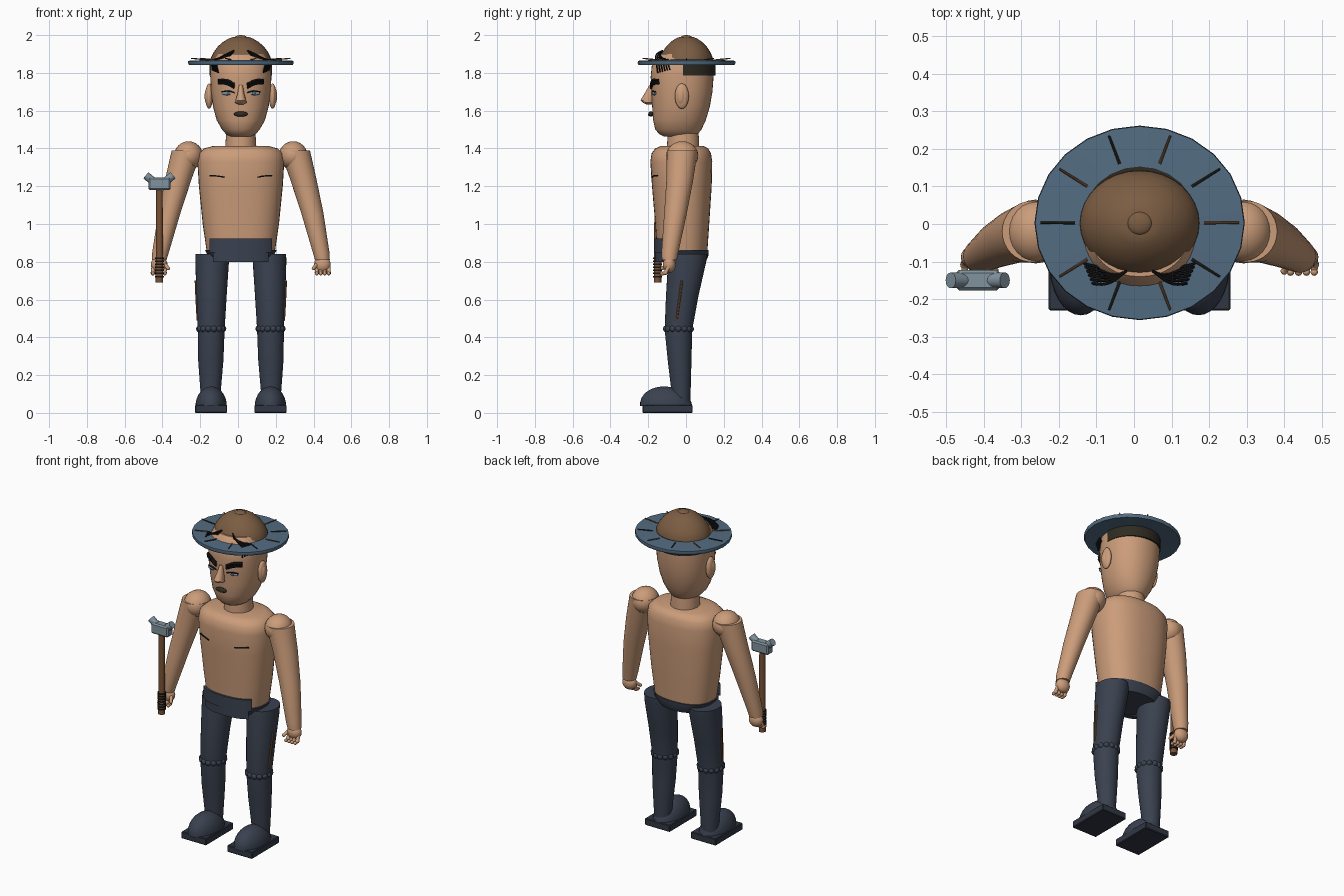
import bpy, bmesh, math
from mathutils import Vector, Matrix

if "Cube" in bpy.data.objects:
    bpy.data.objects.remove(bpy.data.objects["Cube"])

CX = 0.015  # body centre line


def material(name, rgb):
    m = bpy.data.materials.new(name)
    m.diffuse_color = (*rgb, 1)
    m.use_nodes = True
    m.node_tree.nodes["Principled BSDF"].inputs["Base Color"].default_value = m.diffuse_color
    return m


SKIN = material("skin", (0.60, 0.335, 0.195))
BROWN = material("hat_brown", (0.20, 0.11, 0.056))
BLUE = material("brim_blue", (0.085, 0.15, 0.22))
DARK = material("dark_cloth", (0.042, 0.053, 0.078))
SOLE = material("sole", (0.030, 0.037, 0.055))
STEEL = material("steel", (0.22, 0.29, 0.34))
WOOD = material("wood", (0.19, 0.085, 0.036))
BAND = material("dark_band", (0.028, 0.024, 0.016))
BLACK = material("black", (0.008, 0.008, 0.009))
EYE = material("eye_blue", (0.25, 0.34, 0.42))


def finish(name, bm, mat, smooth=True):
    bmesh.ops.recalc_face_normals(bm, faces=bm.faces)
    me = bpy.data.meshes.new(name)
    bm.to_mesh(me)
    bm.free()
    me.materials.append(mat)
    ob = bpy.data.objects.new(name, me)
    bpy.context.collection.objects.link(ob)
    if smooth:
        bpy.context.view_layer.objects.active = ob
        ob.select_set(True)
        bpy.ops.object.shade_smooth_by_angle(angle=math.radians(40))
        ob.select_set(False)
    return ob


def super_xy(a, rx, ry, e):
    c, s = math.cos(a), math.sin(a)
    return (rx * math.copysign(abs(c) ** (2 / e), c),
            ry * math.copysign(abs(s) ** (2 / e), s))


def loft(name, rings, mat, e=2, seg=32, caps=True, loop=False):
    """Rings are (cx, cy, z, rx, ry), stacked and skinned."""
    bm = bmesh.new()
    rows = []
    for cx, cy, z, rx, ry in rings:
        pts = [super_xy(2 * math.pi * i / seg, rx, ry, e) for i in range(seg)]
        rows.append([bm.verts.new((cx + x, cy + y, z)) for x, y in pts])
    pairs = list(zip(rows, rows[1:])) + ([(rows[-1], rows[0])] if loop else [])
    for a, b in pairs:
        for i in range(seg):
            j = (i + 1) % seg
            bm.faces.new((a[i], a[j], b[j], b[i]))
    if caps and not loop:
        bm.faces.new(rows[0])
        bm.faces.new(rows[-1])
    return finish(name, bm, mat)


def ball(name, loc, size, mat, rot=(0, 0, 0), seg=24):
    bm = bmesh.new()
    bmesh.ops.create_uvsphere(bm, u_segments=seg, v_segments=seg // 2, radius=1)
    ob = finish(name, bm, mat)
    ob.location, ob.scale, ob.rotation_euler = loc, size, rot
    return ob


def box(name, lo, hi, mat, bevel=0.004):
    bm = bmesh.new()
    bmesh.ops.create_cube(bm, size=1)
    for v in bm.verts:
        v.co = [(l + h) / 2 + c * (h - l) for l, h, c in zip(lo, hi, v.co)]
    bmesh.ops.bevel(bm, geom=bm.edges[:], offset=bevel, segments=1, affect='EDGES')
    return finish(name, bm, mat, False)


def rod(name, a, b, r1, r2, mat, seg=16):
    a, b = Vector(a), Vector(b)
    bm = bmesh.new()
    bmesh.ops.create_cone(bm, cap_ends=True, segments=seg, radius1=r1, radius2=r2, depth=(b - a).length)
    turn = (b - a).to_track_quat('Z', 'Y').to_matrix().to_4x4()
    bmesh.ops.transform(bm, matrix=Matrix.Translation((a + b) / 2) @ turn, verts=bm.verts)
    return finish(name, bm, mat)


def strand(name, pts, r, mat):
    """Thin smooth tube through a few points."""
    cu = bpy.data.curves.new(name, 'CURVE')
    cu.dimensions, cu.bevel_depth, cu.bevel_resolution = '3D', r, 1
    cu.resolution_u, cu.use_fill_caps = 6, True
    sp = cu.splines.new('BEZIER')
    sp.bezier_points.add(len(pts) - 1)
    for p, co in zip(sp.bezier_points, pts):
        p.co, p.handle_left_type, p.handle_right_type = co, 'AUTO', 'AUTO'
    tmp = bpy.data.objects.new(name, cu)
    bm = bmesh.new()
    bpy.context.collection.objects.link(tmp)
    me = bpy.data.meshes.new_from_object(tmp.evaluated_get(bpy.context.evaluated_depsgraph_get()))
    bm.from_mesh(me)
    bpy.data.objects.remove(tmp)
    return finish(name, bm, mat)


def arc_strip(name, a0, a1, cy, rx, ry, z0, z1, t, mat, e=2, n=24):
    """Curved wall of thickness t between two angles in degrees."""
    bm = bmesh.new()
    rows = []
    for i in range(n + 1):
        a = math.radians(a0 + (a1 - a0) * i / n)
        o, k = super_xy(a, rx, ry, e), super_xy(a, rx - t, ry - t, e)
        rows.append([bm.verts.new((CX + p[0], cy + p[1], z))
                     for p, z in ((o, z0), (o, z1), (k, z1), (k, z0))])
    for a, b in zip(rows, rows[1:]):
        for i in range(4):
            bm.faces.new((a[i], a[(i + 1) % 4], b[(i + 1) % 4], b[i]))
    bm.faces.new(rows[0])
    bm.faces.new(rows[-1])
    return finish(name, bm, mat)


# Torso, neck and briefs
loft("torso", [(CX, -.02, .85, .180, .133), (CX, -.02, 1.0, .202, .143), (CX, -.022, 1.2, .222, .158),
               (CX, -.025, 1.33, .230, .164), (CX, -.025, 1.375, .222, .157),
               (CX, -.023, 1.40, .195, .14), (CX, -.02, 1.412, .15, .115)], SKIN, 2.4, 40)
loft("neck", [(CX, -.015, 1.39, .083, .086), (CX, -.015, 1.445, .080, .084), (CX, -.015, 1.50, .076, .08)], SKIN)
loft("briefs", [(CX, -.015, .80, .138, .120), (CX, -.018, .83, .172, .136), (CX, -.02, .862, .190, .140)],
     DARK, 2.4, 40)
arc_strip("front_panel", 218.7, 321.3, -.02, .203, .150, .85, .922, .03, DARK, 2.4)
arc_strip("front_panel_lower", 225, 315, -.02, .195, .144, .80, .86, .03, DARK, 2.4)

# Head
head = [(1.462, .055, -.115, .045), (1.475, .078, -.14, .062), (1.50, .100, -.163, .082),
        (1.55, .128, -.174, .105), (1.62, .147, -.179, .126), (1.70, .158, -.184, .140),
        (1.78, .162, -.187, .146), (1.85, .160, -.180, .146), (1.90, .135, -.14, .12)]
loft("head", [(CX, (f + b) / 2, z, rx, (b - f) / 2) for z, rx, f, b in head], SKIN, 2.15, 40)
loft("nose", [(CX, -.195, 1.632, .012, .012), (CX, -.200, 1.642, .030, .028), (CX, -.207, 1.655, .028, .034),
              (CX, -.192, 1.69, .018, .028), (CX, -.182, 1.735, .010, .012)], SKIN, 2, 16)
ball("mouth", (CX, -.186, 1.582), (.037, .014, .014), BAND)
ball("lower_lip", (CX, -.190, 1.577), (.022, .012, .006), WOOD)

for s in (-1, 1):
    def P(x, y, z):
        return (CX + s * x, y, z)

    side = "left" if s > 0 else "right"
    # Face details
    ball(side + "_ear", P(.168, -.022, 1.677), (.02, .037, .067), SKIN)
    ball(side + "_inner_ear", P(.176, -.027, 1.677), (.016, .022, .045), SKIN)
    ball(side + "_eye", P(.068, -.166, 1.692), (.034, .012, .011), EYE)
    ball(side + "_iris", P(.068, -.175, 1.692), (.010, .006, .009), BLUE)
    strand(side + "_eyelid", [P(.034, -.180, 1.695), P(.068, -.178, 1.704), P(.102, -.163, 1.699)], .004, BLACK)
    for k in range(3):
        strand(side + "_brow", [P(.034, -.184, 1.722 + k * .009), P(.075, -.175, 1.742 + k * .009),
                                P(.118, -.146, 1.745 + k * .008)], .008, BLACK)
    # Loose hair around the hat
    for i in range(6):
        strand(side + "_hair_strand", [P(.035 + i * .004, -.125 - i * .003, 1.918 - i * .007),
                                       P(.085 + i * .003, -.158 + i * .008, 1.895 - i * .004),
                                       P(.125 + i * .005, -.158 + i * .011, 1.865),
                                       P(.120 + i * .006, -.150 + i * .013, 1.80 + i * .003)], .004, BLACK)
    # Chest mark
    strand(side + "_chest_mark", [P(.088, -.182, 1.248), P(.125, -.172, 1.254), P(.165, -.152, 1.256)], .004, BLACK)

    # Arms
    ball(side + "_shoulder", P(.277, -.02, 1.362), (.076, .085, .076), SKIN)
    loft(side + "_arm", [(CX + s * x, y, z, r, r * 1.02) for x, y, z, r in
                         ((.286, -.02, 1.39, .080), (.330, -.032, 1.24, .070), (.378, -.055, 1.06, .059),
                          (.425, -.085, .85, .044), (.432, -.088, .81, .039))], SKIN)
    # Hands with curled fingers
    ball(side + "_palm", P(.432, -.088, .785), (.044, .034, .043), SKIN)
    for i in range(4):
        x = .400 + i * .021
        rod(side + "_finger", P(x, -.092, .775), P(x + .003, -.108, .742), .011, .010, SKIN, 12)
        rod(side + "_fingertip", P(x + .003, -.108, .742), P(x + .002, -.128, .735), .010, .008, SKIN, 12)
        ball(side + "_knuckle", P(x + .003, -.108, .742), (.012,) * 3, SKIN, seg=12)
        ball(side + "_finger_end", P(x + .002, -.128, .738), (.010,) * 3, SKIN, seg=12)
    rod(side + "_thumb", P(.405, -.095, .79), P(.385, -.125, .765), .011, .009, SKIN, 12)
    ball(side + "_thumb_end", P(.385, -.125, .765), (.010,) * 3, SKIN, seg=12)

    # Trouser legs
    loft(side + "_leg", [(CX + s * x, y, z, rx, ry) for x, y, z, rx, ry in
                         ((.160, -.027, .06, .050, .050), (.160, -.027, .13, .055, .052),
                          (.159, -.034, .28, .067, .063), (.157, -.040, .44, .071, .073),
                          (.155, -.020, .62, .080, .086), (.152, .006, .80, .089, .101),
                          (.152, .010, .84, .088, .100))], DARK)
    for i in range(14):
        a = 2 * math.pi * i / 14
        ball(side + "_knee_ruffle", P(.157 + .062 * math.cos(a), -.04 + .066 * math.sin(a), .445),
             (.018, .018, .018), DARK, seg=12)
    strand(side + "_side_seam", [P(.2285, -.050, .49), P(.2345, -.035, .60), P(.239, -.022, .70)], .006, WOOD)

    # Shoes
    box(side + "_sole", (CX + s * .157 - .085, -.230, 0), (CX + s * .157 + .085, .035, .042), SOLE)
    loft(side + "_shoe", [(CX + s * .157, -.105 - .012 * k, .036 + .104 * k,
                           .083 * math.sqrt(1 - k * k), .138 * math.sqrt(1 - k * k))
                          for k in (0, .2, .4, .6, .75, .87, .95, .995)], DARK)

# Hat: dark band, brim, spokes and crown
arc_strip("hat_band", -2, 182, -.01, .165, .166, 1.785, 1.868, .018, BAND)
loft("brim", [(CX, .003, z, rx, ry) for z, rx, ry in
              ((1.842, .275, .254), (1.852, .280, .259), (1.864, .278, .257),
               (1.870, .155, .150), (1.850, .155, .150))], BLUE, 2, 24, loop=True)
loft("crown", [(CX, .002, z, .160 * k, .141 * k) for z, k in
               ((1.855, 1), (1.88, .99), (1.91, .90), (1.94, .76), (1.965, .58), (1.982, .40), (1.99, .26))],
     BROWN)
ball("crown_button", (CX, .002, 1.985), (.034, .032, .015), BROWN)
for i in range(10):
    a = 2 * math.pi * i / 10
    c, d = math.cos(a), math.sin(a)
    rod("brim_spoke", (CX + .172 * c, .003 + .165 * d, 1.869), (CX + .264 * c, .003 + .244 * d, 1.877),
        .004, .003, BAND if i % 2 else WOOD, 8)

# Hammer in the right hand
HX, HY = -.416, -.150
rod("hammer_handle", (HX, HY, .69), (HX, HY, 1.19), .020, .017, WOOD)
for i in range(7):
    z = .722 + i * .016
    rod("grip_wrap", (HX, HY, z - .004), (HX, HY, z + .004), .024, .024, BLACK)
box("hammer_head", (-.474, -.177, 1.18), (-.357, -.122, 1.246), STEEL, .008)
for s in (-1, 1):
    rod("hammer_horn", (HX + s * .036, HY, 1.228), (HX + s * .072, HY, 1.258), .021, .021, STEEL)
